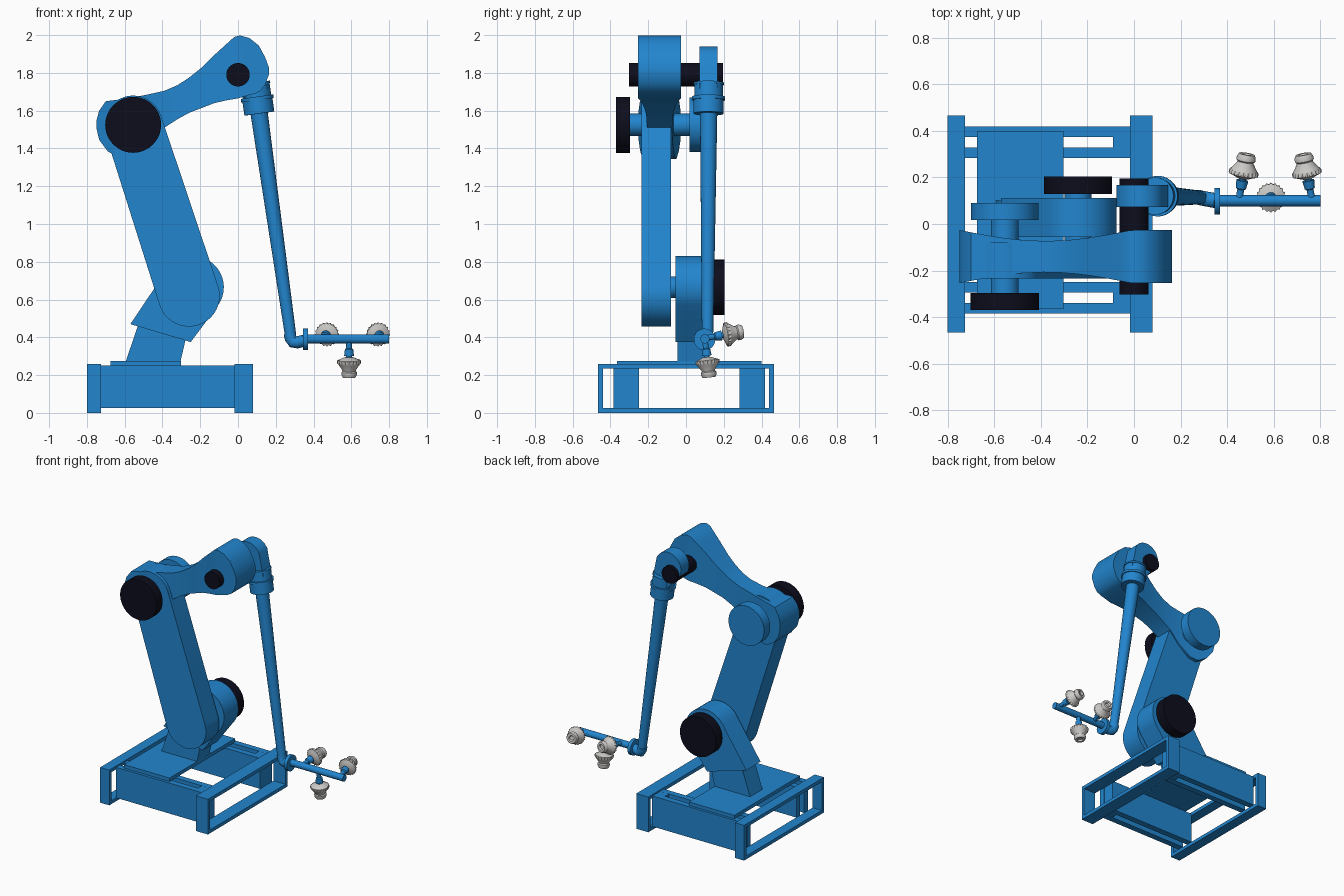
import bpy, bmesh, math
from mathutils import Vector

if "Cube" in bpy.data.objects:
    bpy.data.objects.remove(bpy.data.objects["Cube"])


def material(name, col):
    m = bpy.data.materials.new(name)
    m.diffuse_color = (*col, 1)
    m.use_nodes = True
    m.node_tree.nodes["Principled BSDF"].inputs["Base Color"].default_value = m.diffuse_color
    return m


BLUE = material("blue paint", (0.016, 0.235, 0.62))
BLACK = material("dark joint caps", (0.004, 0.004, 0.012))
GREY = material("light grey rubber", (0.60, 0.59, 0.57))


def finish(name, bm, mat, bevel=0):
    bmesh.ops.recalc_face_normals(bm, faces=bm.faces[:])
    me = bpy.data.meshes.new(name)
    bm.to_mesh(me)
    bm.free()
    ob = bpy.data.objects.new(name, me)
    bpy.context.collection.objects.link(ob)
    me.materials.append(mat)
    bpy.ops.object.select_all(action='DESELECT')
    ob.select_set(True)
    bpy.context.view_layer.objects.active = ob
    bpy.ops.object.shade_smooth_by_angle(angle=math.radians(35))
    if bevel:
        mod = ob.modifiers.new("bevel", 'BEVEL')
        mod.width, mod.segments = bevel, 2
    return ob


def loft(name, rings, mat, caps=True, closed=False):
    """Skin a list of equal-length point rings."""
    bm = bmesh.new()
    vs = [[bm.verts.new(p) for p in r] for r in rings]
    n = len(rings[0])
    for i in range(len(vs) if closed else len(vs) - 1):
        a, b = vs[i], vs[(i + 1) % len(vs)]
        for j in range(n):
            k = (j + 1) % n
            bm.faces.new((a[j], a[k], b[k], b[j]))
    if caps and not closed:
        bm.faces.new(vs[0])
        bm.faces.new(vs[-1])
    return finish(name, bm, mat)


def box(name, x, y, z, mat=BLUE):
    rings = [[(a, y[0], z[0]), (a, y[1], z[0]), (a, y[1], z[1]), (a, y[0], z[1])] for a in x]
    return loft(name, rings, mat)


def prism(name, pts, y, mat=BLUE):
    return loft(name, [[(px, yy, pz) for px, pz in pts] for yy in y], mat)


def lathe(name, start, axis, profile, mat, n=40, teeth=()):
    """Turn (distance, radius) profile about an axis; rings in teeth are serrated."""
    q = Vector(axis).normalized().to_track_quat('Z', 'Y')
    rings = []
    for i, (d, r) in enumerate(profile):
        ring = []
        for j in range(n):
            rr = r * (0.9 if i in teeth and j % 2 else 1)
            a = 2 * math.pi * j / n
            ring.append(Vector(start) + q @ Vector((rr * math.cos(a), rr * math.sin(a), d)))
        rings.append(ring)
    return loft(name, rings, mat)


def pin(name, x, z, r, y, mat=BLUE):
    return lathe(name, (x, y[0], z), (0, 1, 0), [(0, r), (y[1] - y[0], r)], mat, 48)


def stadium(a, b, ra, rb, n=20):
    """Rounded link outline around points a and b in the xz plane."""
    t = math.atan2(b[1] - a[1], b[0] - a[0])
    arc = lambda c, r, s: [(c[0] + r * math.cos(s + math.pi * i / n),
                            c[1] + r * math.sin(s + math.pi * i / n)) for i in range(n + 1)]
    return arc(a, ra, t + math.pi / 2) + arc(b, rb, t - math.pi / 2)


# Base: two rectangular hoop frames
def hoop(x, inset):
    y0, y1, z0, z1 = -0.465 + inset, 0.465 - inset, inset, 0.26 - inset
    return [(x, y0, z0), (x, y1, z0), (x, y1, z1), (x, y0, z1)]


for side, x0, x1 in (("left", -0.80, -0.725), ("right", -0.018, 0.08)):
    loft("base_frame_" + side, [hoop(x0, 0), hoop(x1, 0), hoop(x1, 0.025), hoop(x0, 0.025)],
         BLUE, closed=True)

# Slotted side beams (two webs and an end block each) and top plate
for side, y0 in (("front", -0.385), ("back", 0.283)):
    y1 = y0 + 0.135
    box("beam_web_a_" + side, (-0.726, -0.017), (y0, y0 + 0.045), (0.025, 0.25))
    box("beam_web_b_" + side, (-0.726, -0.017), (y1 - 0.045, y1), (0.025, 0.25))
    box("beam_end_" + side, (-0.09, -0.018), (y0 + 0.045, y1 - 0.045), (0.0255, 0.2495))
box("base_plate", (-0.675, -0.303), (-0.365, 0.40), (0.25, 0.276))

# Pedestal: leaning stem and shoulder housing
prism("pedestal_stem", [(-0.595, 0.27), (-0.305, 0.27), (-0.27, 0.42), (-0.35, 0.55), (-0.51, 0.52)],
      (-0.045, 0.10))
S = (-0.24, 0.665)
a0, a1 = math.radians(-36), math.radians(146)
arc = [(S[0] + 0.165 * math.cos(a0 + (a1 - a0) * i / 24),
        S[1] + 0.165 * math.sin(a0 + (a1 - a0) * i / 24)) for i in range(25)]
prism("shoulder_housing", [(-0.57, 0.47), (-0.25, 0.375)] + arc, (-0.055, 0.112))
pin("shoulder_axle", *S, 0.058, (-0.10, 0.14))
pin("shoulder_cap", *S, 0.146, (0.128, 0.205), BLACK)

# Lower link
E = (-0.555, 1.525)
prism("lower_link", stadium((-0.26, 0.62), E, 0.163, 0.155), (-0.235, -0.08))

# Elbow joint
pin("elbow_axle", *E, 0.06, (-0.31, 0.03))
pin("elbow_front_cap", *E, 0.148, (-0.37, -0.297), BLACK)
pin("elbow_back_cap", *E, 0.145, (0.018, 0.09))

# Forearm: top and bottom outline (x, z, x, z), pinched in depth at the waist
outline = [(-.75, 1.545, -.75, 1.51), (-.735, 1.60, -.735, 1.445), (-.70, 1.65, -.69, 1.385),
           (-.62, 1.66, -.62, 1.345), (-.555, 1.67, -.555, 1.355), (-.48, 1.685, -.46, 1.43),
           (-.39, 1.705, -.39, 1.51), (-.32, 1.735, -.32, 1.555), (-.256, 1.777, -.256, 1.59),
           (-.19, 1.83, -.19, 1.615), (-.125, 1.895, -.125, 1.64), (-.07, 1.945, -.06, 1.655),
           (-.02, 1.99, 0, 1.665), (.01, 1.998, .05, 1.68), (.06, 1.985, .09, 1.69),
           (.11, 1.945, .12, 1.705), (.145, 1.88, .145, 1.74), (.163, 1.83, .163, 1.79)]


def half_depth(x):
    u = min(max((x + 0.75) / 0.74, 0), 1)
    return 0.114 - 0.047 * math.sin(math.pi * u)


loft("forearm", [[(tx, -0.14 - half_depth(tx), tz), (tx, -0.14 + half_depth(tx), tz),
                  (bx, -0.14 + half_depth(bx), bz), (bx, -0.14 - half_depth(bx), bz)]
                 for tx, tz, bx, bz in outline], BLUE)

# Wrist: axle, hub and collar
pin("wrist_axle", 0, 1.79, 0.062, (-0.303, 0.195), BLACK)
prism("wrist_hub", stadium((0.028, 1.835), (0.085, 1.72), 0.104, 0.07), (0.072, 0.168))
AX = (0.14, -0.005, -0.99)
lathe("wrist_collar", (0.09, 0.12, 1.748), AX,
      [(0, 0.08), (0.012, 0.08), (0.012, 0.076), (0.075, 0.076), (0.075, 0.087),
       (0.093, 0.087), (0.093, 0.08), (0.165, 0.08)], BLUE, 48)

# Long tapered tube, bent foot, flange and tool bar
lathe("long_tube", (0.11, 0.12, 1.60), AX, [(0, 0.046), (1.20, 0.03)], BLUE, 32)
path = [Vector(p) for p in ((.273, .115, .42), (.279, .114, .395), (.292, .111, .375),
                            (.312, .107, .373), (.352, .10, .383))]
rings = []
for i, p in enumerate(path):
    q = (path[min(i + 1, 4)] - path[max(i - 1, 0)]).to_track_quat('Z', 'Y')
    rings.append([p + q @ Vector((0.032 * math.cos(t), 0.032 * math.sin(t), 0))
                  for t in (2 * math.pi * j / 24 for j in range(24))])
loft("tube_bend", rings, BLUE)
lathe("tool_flange", (0.345, 0.098, 0.389), (1, 0, 0), [(0, 0.057), (0.025, 0.057)], BLUE)
lathe("tool_bar", (0.365, 0.10, 0.392), (1, 0, 0), [(0, 0.024), (0.435, 0.024)], BLUE, 32)

# Three suction cups with serrated rims
cups = (("left", (0.45, 0.10, 0.395), (0.17, 0.98, 0.17)),
        ("right", (0.765, 0.10, 0.395), (-0.19, 0.98, 0.17)),
        ("lower", (0.588, 0.10, 0.392), (0, 0.11, -1)))
for tag, start, axis in cups:
    lathe("cup_stem_" + tag, start, axis,
          [(0, 0.015), (0.05, 0.015), (0.055, 0.022), (0.09, 0.026), (0.09, 0.015), (0.12, 0.015)],
          BLUE, 20)
    lathe("suction_cup_" + tag, start, axis,
          [(0.098, 0.022), (0.108, 0.045), (0.115, 0.064), (0.13, 0.064), (0.138, 0.056),
           (0.165, 0.037), (0.172, 0.035), (0.178, 0.041), (0.192, 0.041), (0.206, 0.034),
           (0.206, 0.02), (0.195, 0.014)], GREY, 40, teeth=(2, 3))
